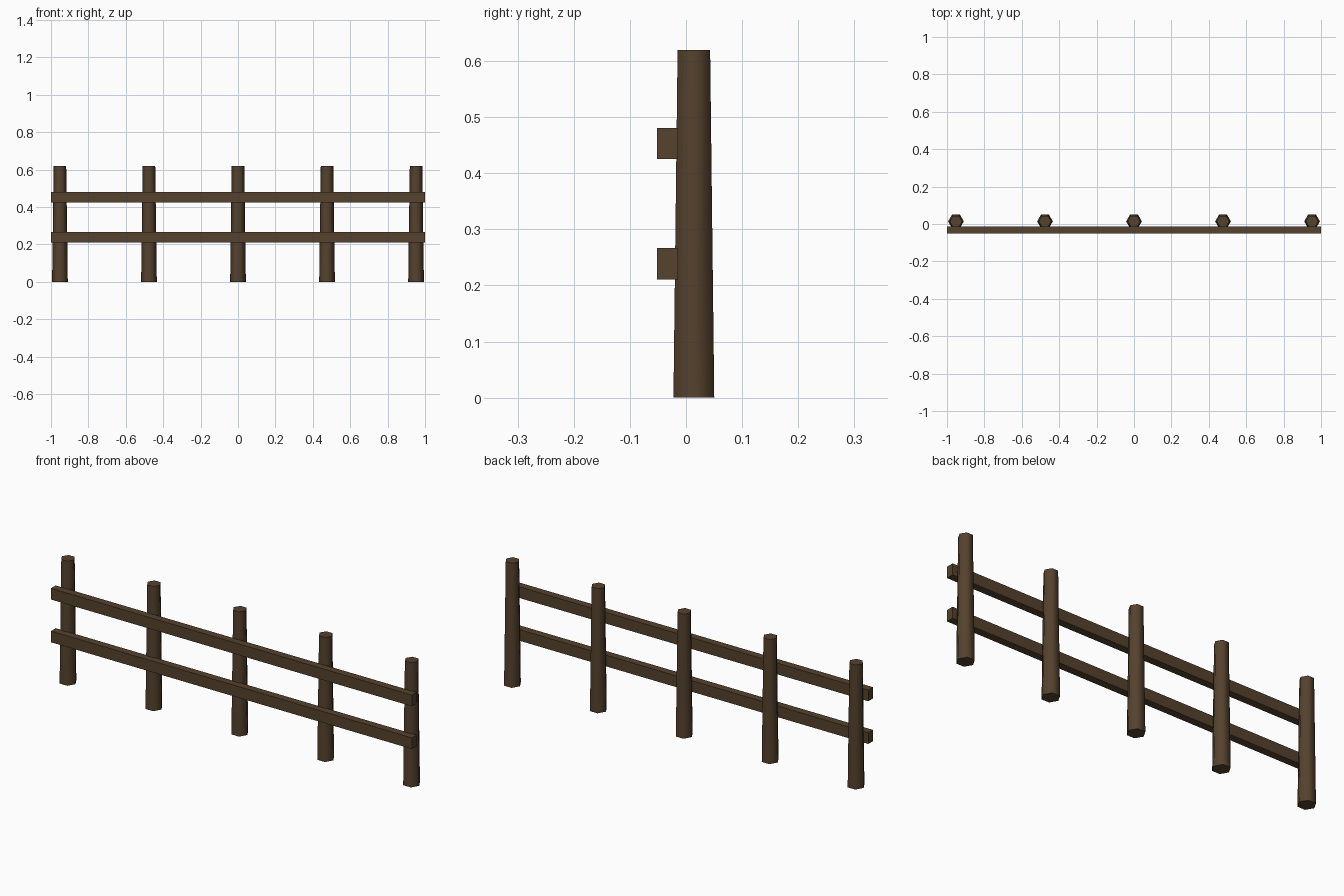
import bpy, bmesh, math

if "Cube" in bpy.data.objects:
    bpy.data.objects.remove(bpy.data.objects["Cube"])

wood = bpy.data.materials.new("brown_wood")
wood.diffuse_color = (0.09, 0.054, 0.027, 1)
wood.use_nodes = True
wood.node_tree.nodes["Principled BSDF"].inputs["Base Color"].default_value = wood.diffuse_color


def make_object(name, bm):
    bmesh.ops.recalc_face_normals(bm, faces=bm.faces)
    mesh = bpy.data.meshes.new(name)
    bm.to_mesh(mesh)
    bm.free()
    mesh.materials.append(wood)
    obj = bpy.data.objects.new(name, mesh)
    bpy.context.collection.objects.link(obj)
    return obj


def post(name, x, y=0.014, height=0.62, r_bottom=0.042, r_top=0.0335, sides=6):
    bm = bmesh.new()
    rings = []
    for r, z in ((r_bottom, 0), (r_top, height)):
        rings.append([bm.verts.new((x + r * math.cos(math.tau * i / sides),
                                    y + r * math.sin(math.tau * i / sides), z))
                      for i in range(sides)])
    low, high = rings
    bm.faces.new(low[::-1])
    bm.faces.new(high)
    for i in range(sides):
        j = (i + 1) % sides
        bm.faces.new((low[i], low[j], high[j], high[i]))
    obj = make_object(name, bm)
    # Rounded sides, crisp end caps
    bpy.ops.object.select_all(action='DESELECT')
    obj.select_set(True)
    bpy.context.view_layer.objects.active = obj
    bpy.ops.object.shade_smooth_by_angle(angle=math.radians(70))


def rail(name, z_low, z_high, y_front=-0.052, y_back=-0.0145):
    bm = bmesh.new()
    bmesh.ops.create_cube(bm, size=1)
    bmesh.ops.scale(bm, verts=bm.verts, vec=(2, y_back - y_front, z_high - z_low))
    bmesh.ops.translate(bm, verts=bm.verts,
                        vec=(0, (y_front + y_back) / 2, (z_low + z_high) / 2))
    make_object(name, bm)


# Five tapered hexagonal posts
for n in range(5):
    post(f"post_{n + 1}", (n - 2) * 0.476)

# Two rails across the front of the posts
rail("lower_rail", 0.211, 0.267)
rail("upper_rail", 0.425, 0.481)
